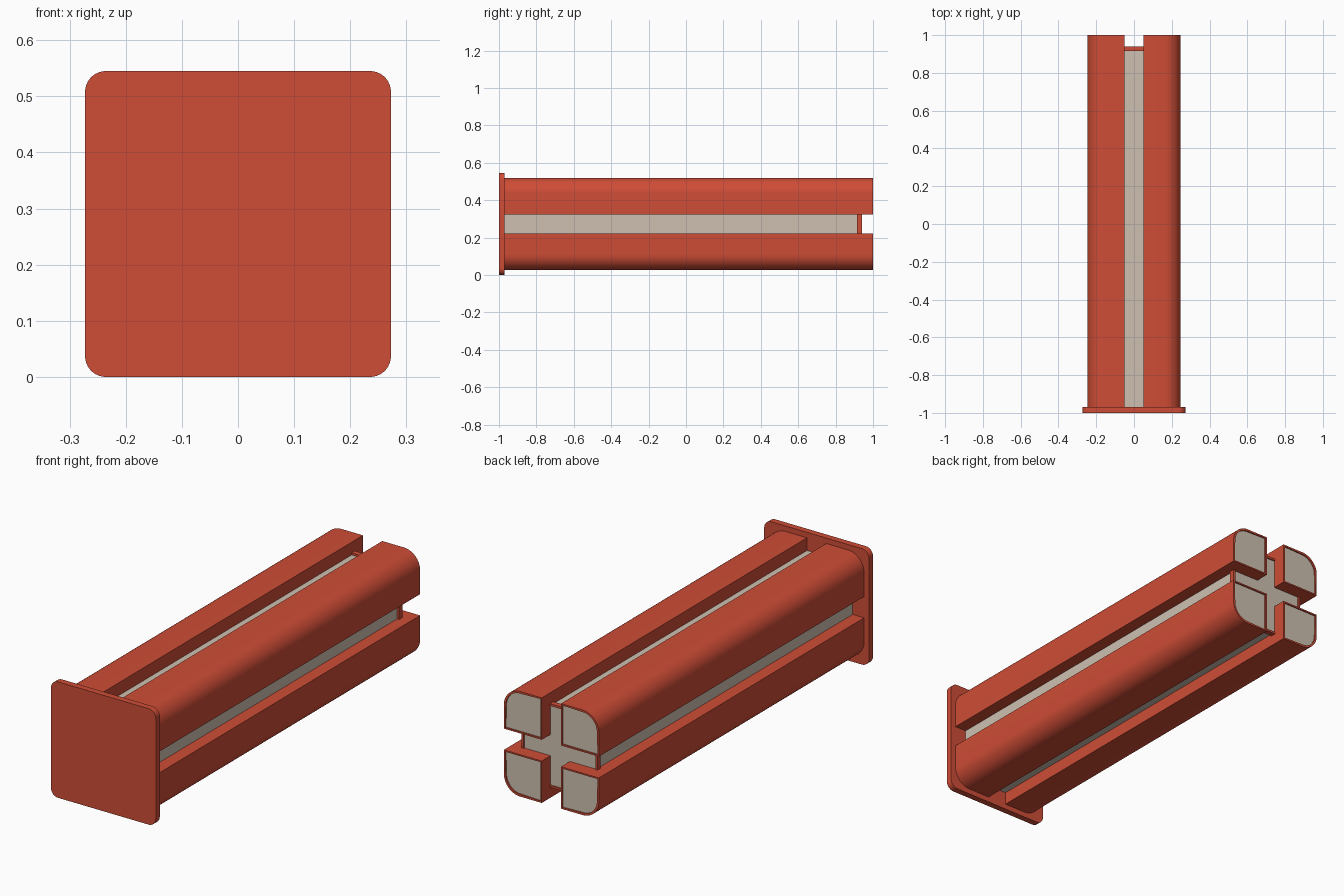
import bpy, bmesh, math
from mathutils import Vector

if "Cube" in bpy.data.objects:
    bpy.data.objects.remove(bpy.data.objects["Cube"])

CZ = 0.2725          # height of the long axis


def material(name, col):
    m = bpy.data.materials.new(name)
    m.diffuse_color = (*col, 1)
    m.use_nodes = True
    m.node_tree.nodes["Principled BSDF"].inputs["Base Color"].default_value = m.diffuse_color
    return m


RED = material("brick red", (0.62, 0.073, 0.037))
GREY = material("warm grey", (0.62, 0.53, 0.44))


def arc(cx, cz, r, a0, a1, n=12):
    return [(cx + r * math.cos(math.radians(a0 + (a1 - a0) * i / n)),
             cz + r * math.sin(math.radians(a0 + (a1 - a0) * i / n))) for i in range(n + 1)]


def prism(name, outline, y0, y1, mat, inset=None, depth=0.0):
    """Extrude an x-z outline along y; optionally inset a grey panel in the +y end."""
    bm = bmesh.new()
    face = bm.faces.new([bm.verts.new((x, y0, z)) for x, z in outline])
    new = bmesh.ops.extrude_face_region(bm, geom=[face])["geom"]
    bmesh.ops.translate(bm, vec=(0, y1 - y0, 0),
                        verts=[v for v in new if isinstance(v, bmesh.types.BMVert)])
    bmesh.ops.recalc_face_normals(bm, faces=bm.faces)
    if inset:
        end = max(bm.faces, key=lambda f: f.calc_center_median().y + f.normal.y)
        bmesh.ops.inset_region(bm, faces=[end], thickness=inset)
        new = bmesh.ops.extrude_face_region(bm, geom=[end])["geom"]
        bmesh.ops.translate(bm, vec=(0, -depth, 0),
                            verts=[v for v in new if isinstance(v, bmesh.types.BMVert)])
        if end.is_valid:
            bmesh.ops.delete(bm, geom=[end], context='FACES_ONLY')
        for f in new:
            if isinstance(f, bmesh.types.BMFace):
                f.material_index = 1
    me = bpy.data.meshes.new(name)
    bm.to_mesh(me)
    bm.free()
    ob = bpy.data.objects.new(name, me)
    ob.location.z = CZ
    me.materials.append(mat)
    me.materials.append(GREY)
    bpy.context.collection.objects.link(ob)
    bpy.ops.object.select_all(action='DESELECT')
    ob.select_set(True)
    bpy.context.view_layer.objects.active = ob
    bpy.ops.object.shade_smooth_by_angle(angle=math.radians(30))
    return ob


def mirror(ob, x=True, z=True):
    m = ob.modifiers.new("mirror", 'MIRROR')
    m.use_axis = (x, False, z)
    m.use_mirror_merge = False


# front end plate with rounded corners
h, r = 0.2725, 0.037
c = h - r
plate = arc(c, c, r, 0, 90) + arc(-c, c, r, 90, 180) + arc(-c, -c, r, 180, 270) + arc(c, -c, r, 270, 360)
prism("front_plate", plate, -1.0, -0.97, RED)

# four corner rails, rounded on the outside, grey panel in the open end
g, w, rr = 0.05, 0.247, 0.085
rail = [(g, g), (w, g)] + arc(w - rr, w - rr, rr, 0, 90, 16) + [(g, w)]
mirror(prism("corner_rail", rail, -0.97, 1.0, RED, 0.01, 0.006))

# grey cross-shaped core seen at the bottom of the slots
s = 0.187
cross = [(s, -g), (s, g), (g, g), (g, s), (-g, s), (-g, g),
         (-s, g), (-s, -g), (-g, -g), (-g, -s), (g, -s), (g, -g)]
prism("cross_core", cross, -0.97, 0.934, GREY)

# red lips closing the end of each slot
t = s + 0.01
mirror(prism("slot_lip_vertical", [(-g, s), (g, s), (g, t), (-g, t)], 0.915, 0.94, RED), x=False)
mirror(prism("slot_lip_side", [(s, -g), (t, -g), (t, g), (s, g)], 0.915, 0.94, RED), z=False)
